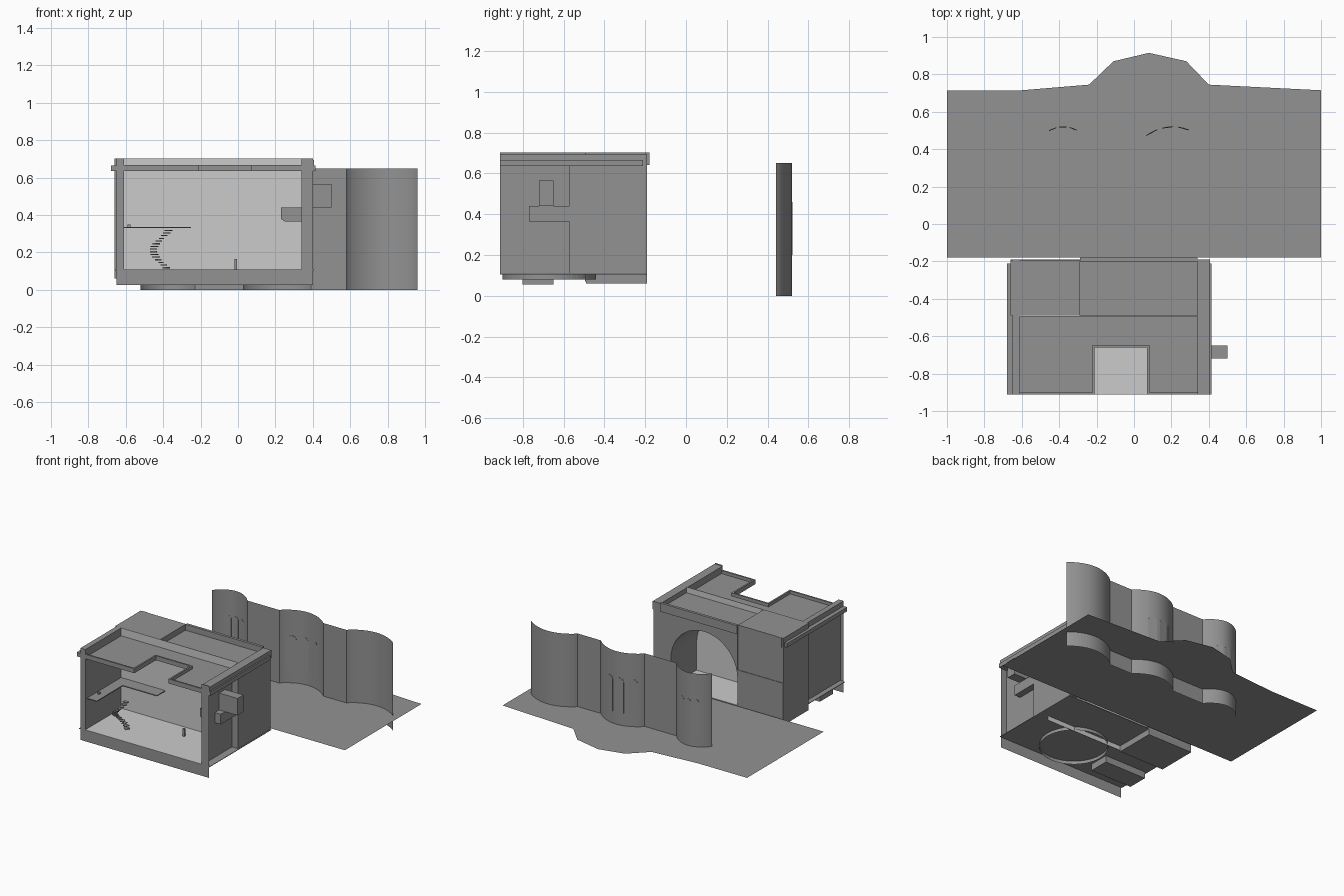
import bpy, bmesh, math
from mathutils import Matrix

if "Cube" in bpy.data.objects:
    bpy.data.objects.remove(bpy.data.objects["Cube"])


def material(name, value):
    m = bpy.data.materials.new(name)
    m.use_nodes = True
    col = (value, value, value, 1)
    m.diffuse_color = col
    m.node_tree.nodes["Principled BSDF"].inputs["Base Color"].default_value = col
    return m


GREY = material("mid grey", 0.29)
LIGHT = material("light grey", 0.6)


def finish(name, bm, mat=GREY):
    me = bpy.data.meshes.new(name)
    bm.to_mesh(me)
    bm.free()
    me.materials.append(mat)
    ob = bpy.data.objects.new(name, me)
    bpy.context.collection.objects.link(ob)
    return ob


def box(name, x, y, z, mat=GREY):
    bm = bmesh.new()
    bmesh.ops.create_cube(bm, size=1)
    for v in bm.verts:
        v.co = [lo + (c + 0.5) * (hi - lo) for c, (lo, hi) in zip(v.co, (x, y, z))]
    return finish(name, bm, mat)


def prism(name, outline, to_point, offset, mat=GREY):
    """Face from a 2D outline, extruded by an offset when one is given."""
    bm = bmesh.new()
    face = bm.faces.new([bm.verts.new(to_point(a, b)) for a, b in outline])
    if offset:
        ext = bmesh.ops.extrude_face_region(bm, geom=[face], use_keep_orig=True)
        moved = [g for g in ext["geom"] if isinstance(g, bmesh.types.BMVert)]
        bmesh.ops.translate(bm, verts=moved, vec=offset)
        bmesh.ops.recalc_face_normals(bm, faces=bm.faces)
    return finish(name, bm, mat)


def arch(cx, base, spring, r, n=20):
    """Outline of a round-headed opening, from right foot to left foot."""
    arc = [(cx + r * math.cos(math.pi * i / n), spring + r * math.sin(math.pi * i / n))
           for i in range(n + 1)]
    return [(cx + r, base)] + arc + [(cx - r, base)]


# Main levels and planes of the house
FLOOR, CEIL, TOP = 0.11, 0.635, 0.703
FRONT, MID, BACK = -0.912, -0.49, -0.19

# Terrain sheet with a bulge at the back
prism("ground", [(-1, -0.18), (1, -0.18), (1, 0.715), (0.4, 0.745), (0.28, 0.87),
                 (0.08, 0.915), (-0.11, 0.87), (-0.24, 0.745), (-0.6, 0.715), (-1, 0.715)],
      lambda a, b: (a, b, FLOOR), None)

# Garden wall: straight runs joined by three rounded bays
BAYS = [(-0.52, -0.235), (0.03, 0.385), (0.58, 0.96)]


def wave(x):
    for a, b in BAYS:
        if a < x < b:
            return 0.44 + 0.08 * math.sin(math.pi * (x - a) / (b - a)) ** 0.75
    return 0.44


bm = bmesh.new()
rows = []
for i in range(149):
    x = -0.52 + 0.01 * i
    rows.append([bm.verts.new((x, wave(x), z)) for z in (0, 0.65)])
for (a, b), (c, d) in zip(rows, rows[1:]):
    bm.faces.new((a, c, d, b))
finish("wavy_wall", bm)
bpy.context.view_layer.objects.active = bpy.data.objects["wavy_wall"]
bpy.data.objects["wavy_wall"].select_set(True)
bpy.ops.object.shade_smooth_by_angle(angle=math.radians(30))

# Thin arched panels following the bays
for centre, gap, r in ((-0.38, 0.055, 0.02), (0.18, 0.085, 0.03)):
    for k in (-1, 0, 1):
        prism("arched_panel", arch(centre + k * gap, 0.2, 0.46 - r, r, 8),
              lambda a, b: (a, wave(a) - 0.002, b), (0, 0.004, 0))

# House shell
box("floor", (-0.66, 0.405), (FRONT, BACK), (0.104, 0.108))
box("floor_lining", (-0.61, 0.34), (FRONT, BACK), (0.108, FLOOR), LIGHT)
prism("front_frame", [(-0.65, 0.025), (0.40, 0.025), (0.40, TOP), (0.34, TOP), (0.34, FLOOR),
                      (-0.61, FLOOR), (-0.61, TOP), (-0.65, TOP)],
      lambda a, b: (a, FRONT, b), None)
box("left_wall", (-0.625, -0.61), (FRONT, MID), (FLOOR, CEIL))
box("left_parapet", (-0.65, -0.61), (FRONT, BACK), (CEIL, TOP))
box("right_wall", (0.34, 0.35), (FRONT, -0.57), (FLOOR, CEIL))
box("right_wall_rear", (0.34, 0.40), (-0.57, BACK), (FLOOR, CEIL))
box("right_parapet", (0.34, 0.405), (FRONT, BACK), (CEIL, 0.695))
box("room_back_wall", (-0.61, 0.34), (MID - 0.004, MID), (0.07, TOP), LIGHT)
box("corner_block_lower", (-0.66, -0.29), (MID, BACK), (0.06, 0.372))
box("corner_block_upper", (-0.66, -0.29), (MID, BACK - 0.004), (0.372, TOP))

# Back wall with a deep round-headed niche
prism("arched_back_wall",
      [(-0.29, FLOOR), (-0.29, 0.66), (0.34, 0.66), (0.34, FLOOR)] + arch(-0.015, FLOOR, 0.31, 0.272),
      lambda a, b: (a, BACK, b), (0, MID - BACK, 0))
box("back_parapet", (-0.29, 0.34), (-0.20, -0.18), (0.64, TOP))

# Roof slab with a notch at the front, and its raised rim
NL, NR, NY = -0.21, 0.07, -0.66
prism("roof_slab", [(-0.61, FRONT), (NL, FRONT), (NL, NY), (NR, NY), (NR, FRONT),
                    (0.34, FRONT), (0.34, MID), (-0.61, MID)],
      lambda a, b: (a, b, CEIL), (0, 0, 0.01))
t = 0.012
for x, y in [((-0.61, NL), (FRONT, FRONT + t)), ((NR, 0.34), (FRONT, FRONT + t)),
             ((NL - t, NL), (FRONT, NY + t)), ((NR, NR + t), (FRONT, NY + t)),
             ((NL, NR), (NY, NY + t))]:
    box("roof_rim", x, y, (CEIL, 0.668))
for x in ((-0.68, -0.65), (0.40, 0.415)):
    box("side_cornice", x, (FRONT, -0.21), (CEIL, 0.665))

# Fireplace through the right wall
prism("fireplace_hood", [(0.23, 0.38), (0.25, 0.365), (0.398, 0.365), (0.398, 0.44), (0.23, 0.44)],
      lambda a, b: (a, -0.77, b), (0, 0.2, 0))
box("chimney", (0.345, 0.50), (-0.72, -0.65), (0.44, 0.565))

# Gallery along the left and back of the room
box("gallery_side", (-0.61, -0.53), (FRONT + 0.02, MID), (0.33, 0.337))
box("gallery_back", (-0.53, -0.25), (-0.59, MID), (0.33, 0.337))
box("gallery_post", (-0.59, -0.575), (-0.80, -0.785), (0.337, 0.35))
box("floor_post", (-0.02, -0.005), (-0.62, -0.605), (FLOOR, 0.165))

# Spiral stair treads
for i in range(16):
    tread = box("stair_tread", (0.025, 0.06), (-0.012, 0.012), (0, 0.006))
    tread.matrix_world = (Matrix.Translation((-0.41, -0.78, FLOOR + 0.005 + i * 0.0143))
                          @ Matrix.Rotation(0.35 * i + 0.9, 4, "Z"))

# Round rim and beam under the floor
bm = bmesh.new()
bmesh.ops.create_circle(bm, segments=48, radius=0.23)
ext = bmesh.ops.extrude_edge_only(bm, edges=bm.edges[:])
bmesh.ops.translate(bm, verts=[g for g in ext["geom"] if isinstance(g, bmesh.types.BMVert)],
                    vec=(0, 0, 0.027))
rim = finish("round_rim", bm)
rim.location = (-0.035, -0.67, 0.08)
box("floor_beam", (-0.64, -0.30), (-0.80, -0.65), (0.055, 0.104))
